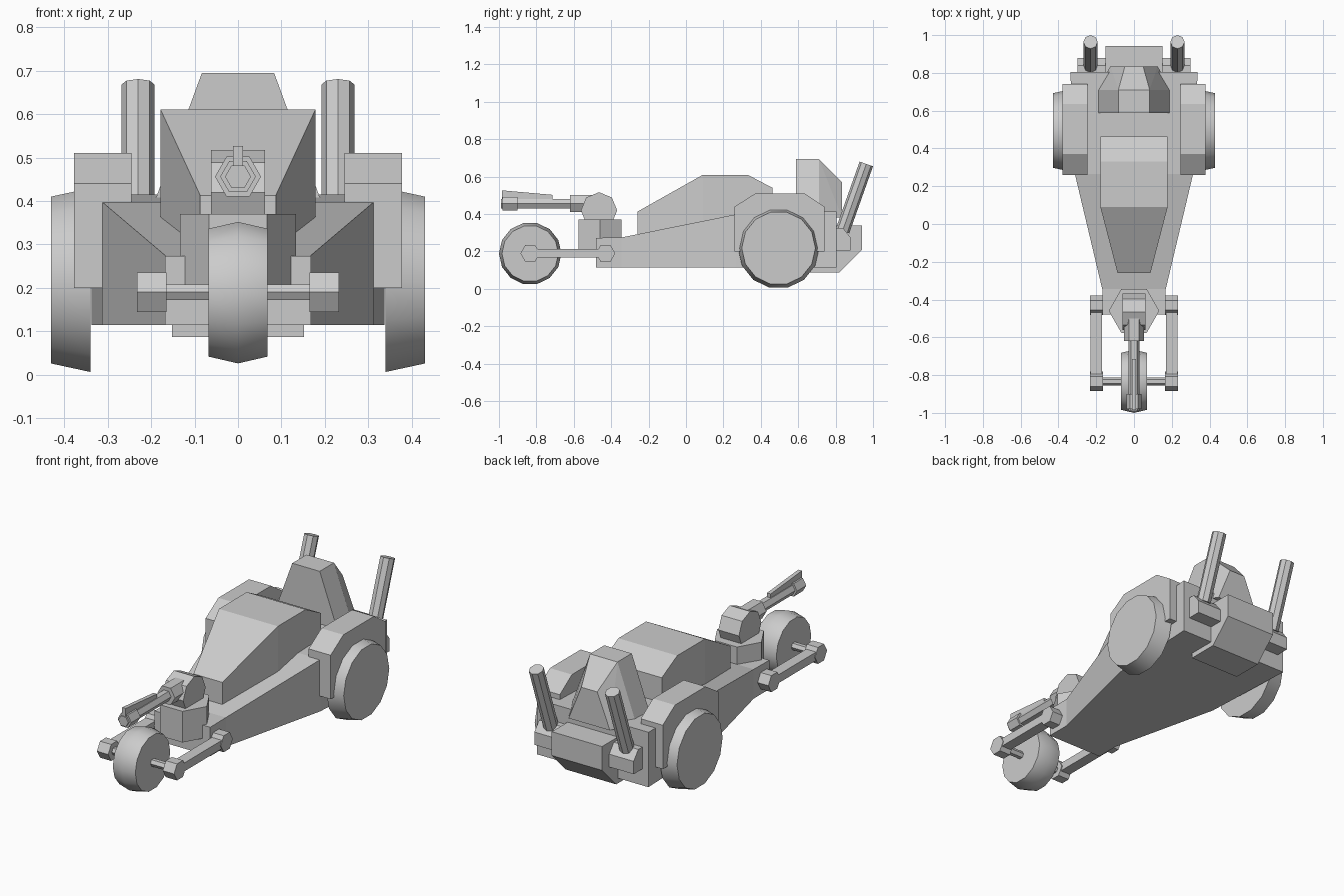
import bpy, bmesh, math
from mathutils import Vector

if "Cube" in bpy.data.objects:
    bpy.data.objects.remove(bpy.data.objects["Cube"])


def make(name, verts, faces=None, smooth=False):
    """Mesh object from points; convex hull when no faces are given."""
    bm = bmesh.new()
    vs = [bm.verts.new(v) for v in verts]
    if faces is None:
        bmesh.ops.convex_hull(bm, input=vs)
        bmesh.ops.dissolve_limit(bm, angle_limit=0.01, verts=bm.verts, edges=bm.edges)
    else:
        for f in faces:
            bm.faces.new([vs[i] for i in f])
    bmesh.ops.recalc_face_normals(bm, faces=bm.faces)
    me = bpy.data.meshes.new(name)
    bm.to_mesh(me)
    bm.free()
    ob = bpy.data.objects.new(name, me)
    bpy.context.collection.objects.link(ob)
    if smooth:
        bpy.ops.object.select_all(action='DESELECT')
        ob.select_set(True)
        bpy.context.view_layer.objects.active = ob
        bpy.ops.object.shade_smooth_by_angle(angle=math.radians(35))
    return ob


def skin(name, rings, smooth=False):
    """Bridge rings of equal length and cap both ends."""
    n = len(rings[0])
    faces = [list(range(n)), [(len(rings) - 1) * n + i for i in range(n)]]
    for k in range(len(rings) - 1):
        for i in range(n):
            j = (i + 1) % n
            faces.append([k * n + i, k * n + j, (k + 1) * n + j, (k + 1) * n + i])
    return make(name, [p for r in rings for p in r], faces, smooth)


def prism(name, profile, x0, x1):
    """Side profile (y, z) extruded across x."""
    return skin(name, [[(x, y, z) for y, z in profile] for x in (x0, x1)])


def turned(name, start, end, stops, n, smooth=False):
    """Round part from start to end; stops are (fraction, radius)."""
    a, b = Vector(start), Vector(end)
    d = (b - a).normalized()
    u = Vector((0, 1, 0)) if abs(d.x) > 0.9 else Vector((1, 0, 0))
    v = d.cross(u)
    rings = []
    for t, r in stops:
        c = a.lerp(b, t)
        rings.append([c + r * (u * math.cos(math.tau * i / n) + v * math.sin(math.tau * i / n))
                      for i in range(n)])
    return skin(name, rings, smooth)


def loft(name, stations):
    """Rectangular sections (y, half width, bottom, top) along y."""
    return skin(name, [[(-w, y, lo), (w, y, lo), (w, y, hi), (-w, y, hi)]
                       for y, w, lo, hi in stations])


# Main body
loft("chassis", [(-0.48, 0.168, 0.115, 0.273), (-0.345, 0.168, 0.115, 0.275),
                 (0.265, 0.313, 0.115, 0.398), (0.805, 0.337, 0.115, 0.415)])
loft("cowling", [(-0.26, 0.087, 0.25, 0.413), (0.09, 0.178, 0.25, 0.61),
                 (0.33, 0.178, 0.25, 0.61), (0.463, 0.178, 0.25, 0.54)])

# Seat back, tapered upward and to the rear
make("seat_back", [(s * x, y, z) for s in (-1, 1) for x, y, z in (
    (0.083, 0.587, 0.695), (0.083, 0.71, 0.695), (0.048, 0.835, 0.57),
    (0.125, 0.835, 0.38), (0.195, 0.587, 0.39), (0.195, 0.71, 0.39))])

# Tail block
prism("tail_block", [(0.65, 0.087), (0.82, 0.087), (0.942, 0.21), (0.942, 0.34),
                     (0.65, 0.34)], -0.152, 0.152)

# Gun turret
turned("turret_base", (0, -0.46, 0.2), (0, -0.46, 0.37), [(0, 0.134), (1, 0.134)], 6)
turned("turret_head", (-0.062, -0.465, 0.42), (0.062, -0.465, 0.42),
       [(0, 0.097), (1, 0.097)], 8)
turned("gun_mount", (0, -0.5, 0.456), (0, -0.62, 0.456), [(0, 0.053), (1, 0.053)], 6)
turned("gun_barrel", (0, -0.6, 0.456), (0, -0.99, 0.456), [(0, 0.03), (1, 0.03)], 6)
turned("gun_muzzle", (0, -0.9, 0.456), (0, -0.98, 0.456), [(0, 0.041), (1, 0.041)], 6)
prism("gun_sight", [(-0.985, 0.47), (-0.985, 0.527), (-0.715, 0.503), (-0.715, 0.47)],
      -0.011, 0.011)

# Front wheel and axle
turned("front_wheel", (-0.068, -0.833, 0.189), (0.068, -0.833, 0.189),
       [(0, 0.151), (0.5, 0.167), (1, 0.151)], 14, True)
turned("front_axle", (-0.18, -0.833, 0.19), (0.18, -0.833, 0.19),
       [(0, 0.021), (1, 0.021)], 6)

# Paired parts
for s, side in ((-1, "left"), (1, "right")):
    turned(side + "_rear_wheel", (s * 0.34, 0.495, 0.218), (s * 0.43, 0.495, 0.218),
           [(0, 0.217), (1, 0.197)], 14, True)
    prism(side + "_fender", [(0.26, 0.2), (0.26, 0.44), (0.37, 0.51), (0.635, 0.51),
                             (0.74, 0.44), (0.74, 0.2)], s * 0.245, s * 0.378)
    # fork arm with hexagonal ends
    for y, end in ((-0.833, "front"), (-0.43, "rear")):
        turned(f"{side}_fork_{end}_hub", (s * 0.165, y, 0.19), (s * 0.233, y, 0.19),
               [(0, 0.052), (1, 0.052)], 6)
    prism(side + "_fork_arm", [(-0.82, 0.168), (-0.82, 0.214), (-0.44, 0.214),
                               (-0.44, 0.168)], s * 0.17, s * 0.23)
    # exhaust and its holder
    prism(side + "_exhaust_holder", [(0.79, 0.205), (0.88, 0.205), (0.88, 0.275),
                                     (0.84, 0.325), (0.79, 0.325)], s * 0.15, s * 0.3)
    turned(side + "_exhaust_pipe", (s * 0.23, 0.837, 0.31), (s * 0.23, 0.964, 0.668),
           [(0, 0.038), (1, 0.038)], 8)
